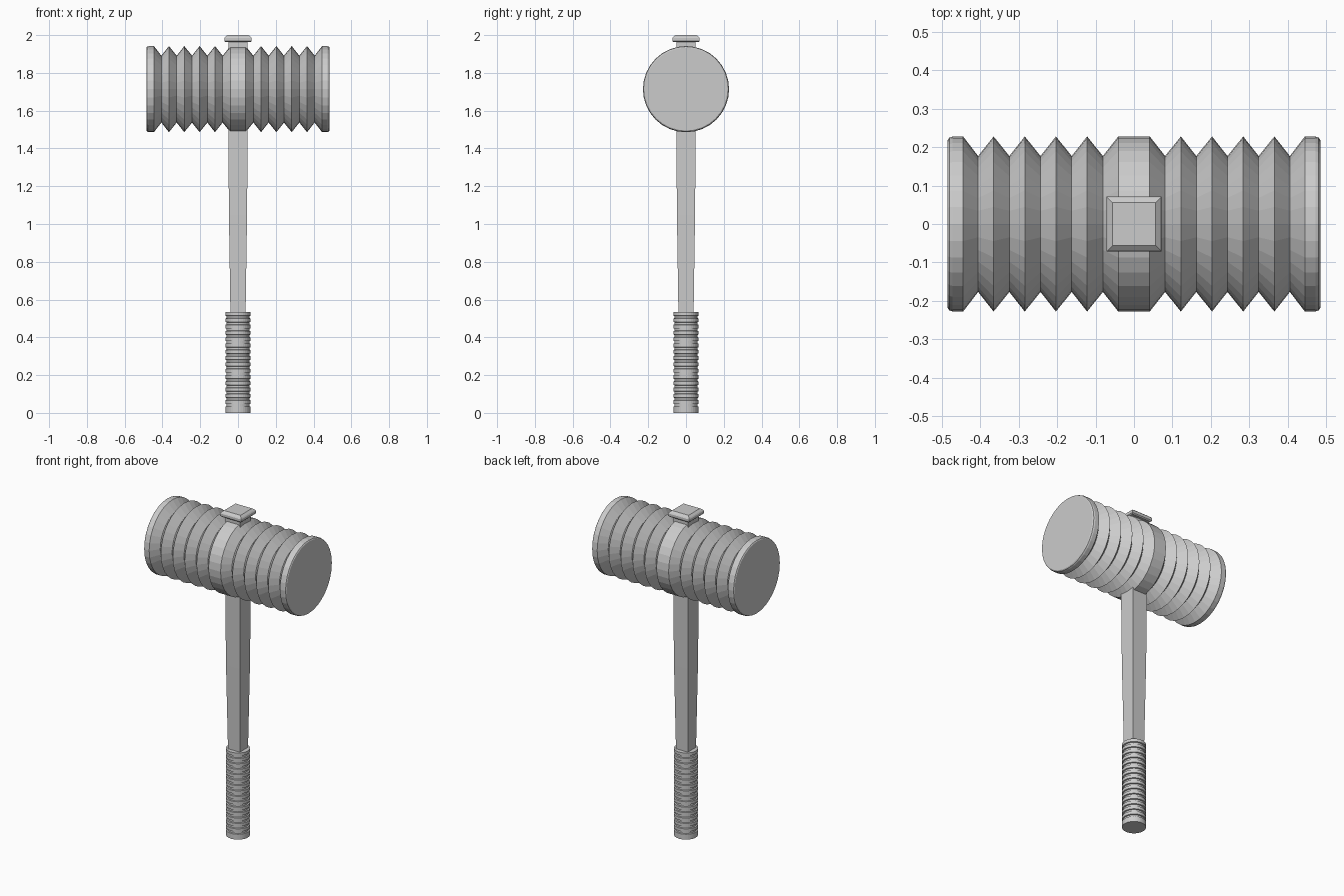
import bpy, bmesh
from math import sin, cos, pi
from mathutils import Matrix

if "Cube" in bpy.data.objects:
    bpy.data.objects.remove(bpy.data.objects["Cube"])


def loft(name, profile, sides, matrix=Matrix(), turn=0.0, scale=1.0):
    """Closed solid from (radius, height) rings around the z axis."""
    bm = bmesh.new()
    rings = []
    for r, h in profile:
        ring = []
        for i in range(sides):
            a = turn + 2 * pi * i / sides
            ring.append(bm.verts.new((r * scale * cos(a), r * scale * sin(a), h)))
        rings.append(ring)
    for low, high in zip(rings, rings[1:]):
        for i in range(sides):
            j = (i + 1) % sides
            bm.faces.new((low[i], low[j], high[j], high[i]))
    bm.faces.new(rings[0][::-1])
    bm.faces.new(rings[-1])
    bm.transform(matrix)
    bmesh.ops.recalc_face_normals(bm, faces=bm.faces)
    mesh = bpy.data.meshes.new(name)
    bm.to_mesh(mesh)
    bm.free()
    obj = bpy.data.objects.new(name, mesh)
    bpy.context.collection.objects.link(obj)
    return obj


# Bellows head: half profile mirrored about the centre band
R, VALLEY, PITCH = 0.228, 0.177, 0.0812
half = [(R, 0.041)]
for i in range(5):
    half.append((VALLEY, 0.081 + i * PITCH))
    if i < 4:
        half.append((R, 0.122 + i * PITCH))
half += [(R, 0.445), (R, 0.472), (0.225, 0.481), (0.219, 0.485)]
head_profile = [(r, -h) for r, h in reversed(half)] + half
loft("hammer_head", head_profile, 32,
     Matrix.Translation((0, 0, 1.714)) @ Matrix.Rotation(pi / 2, 4, 'Y'))

# Square tapered shaft, running through the head to the cap
SQ = dict(sides=4, turn=pi / 4, scale=2 ** 0.5)
loft("shaft", [(0.040, 0.52), (0.048, 1.05), (0.051, 1.48), (0.051, 1.97)], **SQ)

# Bevelled square cap on top
loft("top_cap", [(0.066, 1.963), (0.072, 1.969), (0.072, 1.984),
                 (0.068, 1.990), (0.056, 2.0)], **SQ)

# Ribbed grip
grip = [(0.067, 0.0), (0.067, 0.033)]
COUNT = 15
step = (0.533 - 0.033) / COUNT
for i in range(COUNT):
    z = 0.033 + i * step
    grip += [(0.060, z + 0.002), (0.060, z + 0.013),
             (0.067, z + 0.015), (0.067, z + step)]
loft("grip", grip, 32)
